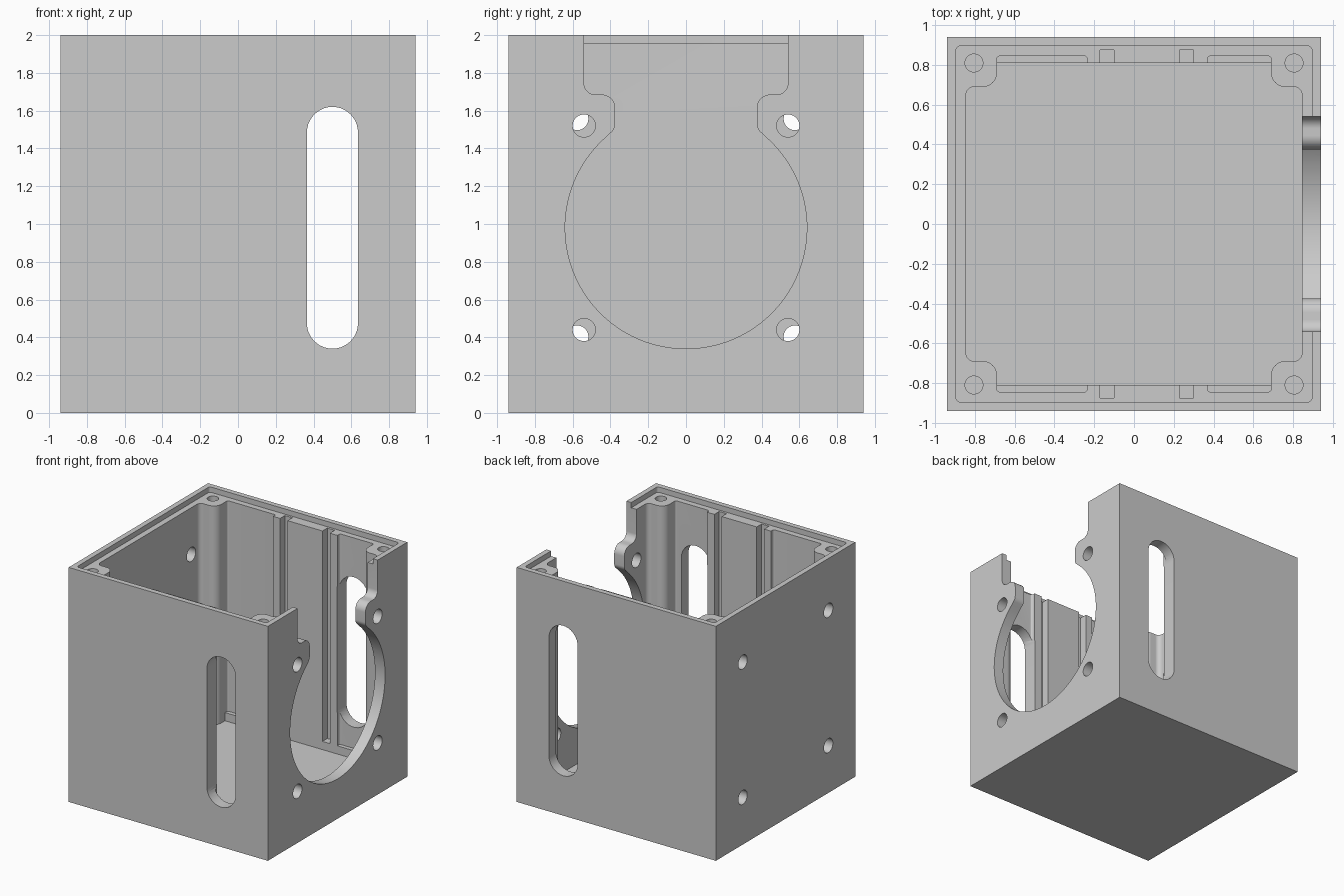
import bpy, bmesh, math
from mathutils import Vector

cube = bpy.data.objects.get("Cube")
if cube:
    bpy.data.objects.remove(cube, do_unlink=True)

grey = bpy.data.materials.new("plain grey")
grey.use_nodes = True
colour = (0.6, 0.6, 0.6, 1)
grey.diffuse_color = colour
grey.node_tree.nodes["Principled BSDF"].inputs["Base Color"].default_value = colour


def rounded(corners, steps=8):
    """Outline from (a, b, radius) corners, each replaced by a tangent arc."""
    out = []
    for i, (a, b, r) in enumerate(corners):
        if r == 0:
            out.append((a, b))
            continue
        p = Vector((a, b, 0))
        u = (Vector((*corners[i - 1][:2], 0)) - p).normalized()
        v = (Vector((*corners[(i + 1) % len(corners)][:2], 0)) - p).normalized()
        half = u.angle(v) / 2
        centre = p + (u + v).normalized() * (r / math.sin(half))
        reach = r / math.tan(half)
        start, end = p + u * reach - centre, p + v * reach - centre
        for k in range(steps + 1):
            q = centre + start.lerp(end, k / steps).normalized() * r
            out.append((q.x, q.y))
    return out


def circle(a, b, r, n=40):
    return [(a + r * math.cos(2 * math.pi * k / n), b + r * math.sin(2 * math.pi * k / n))
            for k in range(n)]


def box(a0, a1, b0, b1, r=0):
    return rounded([(a0, b0, r), (a1, b0, r), (a1, b1, r), (a0, b1, r)])


def prism(name, outline, axis, low, high):
    """Extrude an outline along an axis between two levels."""
    place = {"x": lambda a, b, h: (h, a, b),
             "y": lambda a, b, h: (a, h, b),
             "z": lambda a, b, h: (a, b, h)}[axis]
    bm = bmesh.new()
    rings = [[bm.verts.new(place(a, b, h)) for a, b in outline] for h in (low, high)]
    for ring in rings:
        bm.faces.new(ring)
    n = len(outline)
    for i in range(n):
        j = (i + 1) % n
        bm.faces.new((rings[0][i], rings[0][j], rings[1][j], rings[1][i]))
    bmesh.ops.recalc_face_normals(bm, faces=bm.faces)
    mesh = bpy.data.meshes.new(name)
    bm.to_mesh(mesh)
    bm.free()
    obj = bpy.data.objects.new(name, mesh)
    bpy.context.collection.objects.link(obj)
    return obj


HALF, TOP, FLOOR = 0.94, 2.0, 0.09
OVER = TOP + 0.2
body = prism("fan_enclosure", box(-HALF, HALF, -HALF, HALF), "z", 0, TOP)
body.data.materials.append(grey)
cutters = []


def cut(*args):
    cutters.append(prism("cutter", *args))


# Main cavity, leaving a rounded screw post in every corner
quarter = [(0.845, 0.69, 0.04), (0.69, 0.69, 0.07), (0.69, 0.81, 0)]
upper = quarter + [(-x, y, r) for x, y, r in reversed(quarter)]
cut(rounded(upper + [(-x, -y, r) for x, y, r in upper]), "z", FLOOR, OVER)

# Seat for the lid
cut(box(-0.895, 0.895, -0.895, 0.895, 0.02), "z", TOP - 0.045, OVER)

for side in (-1, 1):
    # Thinned wall panels and board grooves on the front and back walls
    for x0, x1 in ((-0.69, -0.235), (0.37, 0.69)):
        near, far = sorted((side * 0.775, side * 0.845))
        cut(box(x0, x1, near, far, 0.015), "z", 0.16, OVER)
    for x0 in (-0.17, 0.23):
        near, far = sorted((side * 0.775, side * 0.875))
        cut(box(x0, x0 + 0.07, near, far), "z", 0.16, OVER)
    # Long ventilation slot
    near, far = sorted((side * 0.7, side * 1.1))
    cut(box(0.365, 0.635, 0.34, 1.62, 0.134), "y", near, far)
    for end in (-1, 1):
        # Screw holes: lid posts, fan wall and opposite wall
        cut(circle(side * 0.805, end * 0.81, 0.045), "z", 1.6, OVER)
        cut(circle(side * 0.54, 0.98 + end * 0.54, 0.06), "x", 0.7, 1.1)
        cut(circle(side * 0.577, 0.98 + end * 0.577, 0.06), "x", -1.1, -0.7)

# Fan opening with a neck that widens to the open top
R, MID = 0.64, 0.98
first = math.acos(0.42 / R)
sweep = math.pi + 2 * first
arc = [(R * math.cos(first - sweep * k / 72), MID + R * math.sin(first - sweep * k / 72), 0)
       for k in range(73)]
neck = [(-0.375, 1.505, 0.06), (-0.375, 1.685, 0.07), (-0.54, 1.685, 0.06), (-0.54, OVER, 0)]
cut(rounded(arc + neck + [(-y, z, r) for y, z, r in reversed(neck)]), "x", 0.7, 1.1)

# Carve the body and bake the result
for cutter in cutters:
    cutter.hide_render = True
    mod = body.modifiers.new("cut", "BOOLEAN")
    mod.operation, mod.solver, mod.object = "DIFFERENCE", "EXACT", cutter
bpy.context.view_layer.update()
carved = bpy.data.meshes.new_from_object(body.evaluated_get(bpy.context.evaluated_depsgraph_get()))
body.modifiers.clear()
body.data = carved
for cutter in cutters:
    bpy.data.objects.remove(cutter, do_unlink=True)

bpy.ops.object.select_all(action="DESELECT")
body.select_set(True)
bpy.context.view_layer.objects.active = body
bpy.ops.object.shade_smooth_by_angle(angle=math.radians(30))
